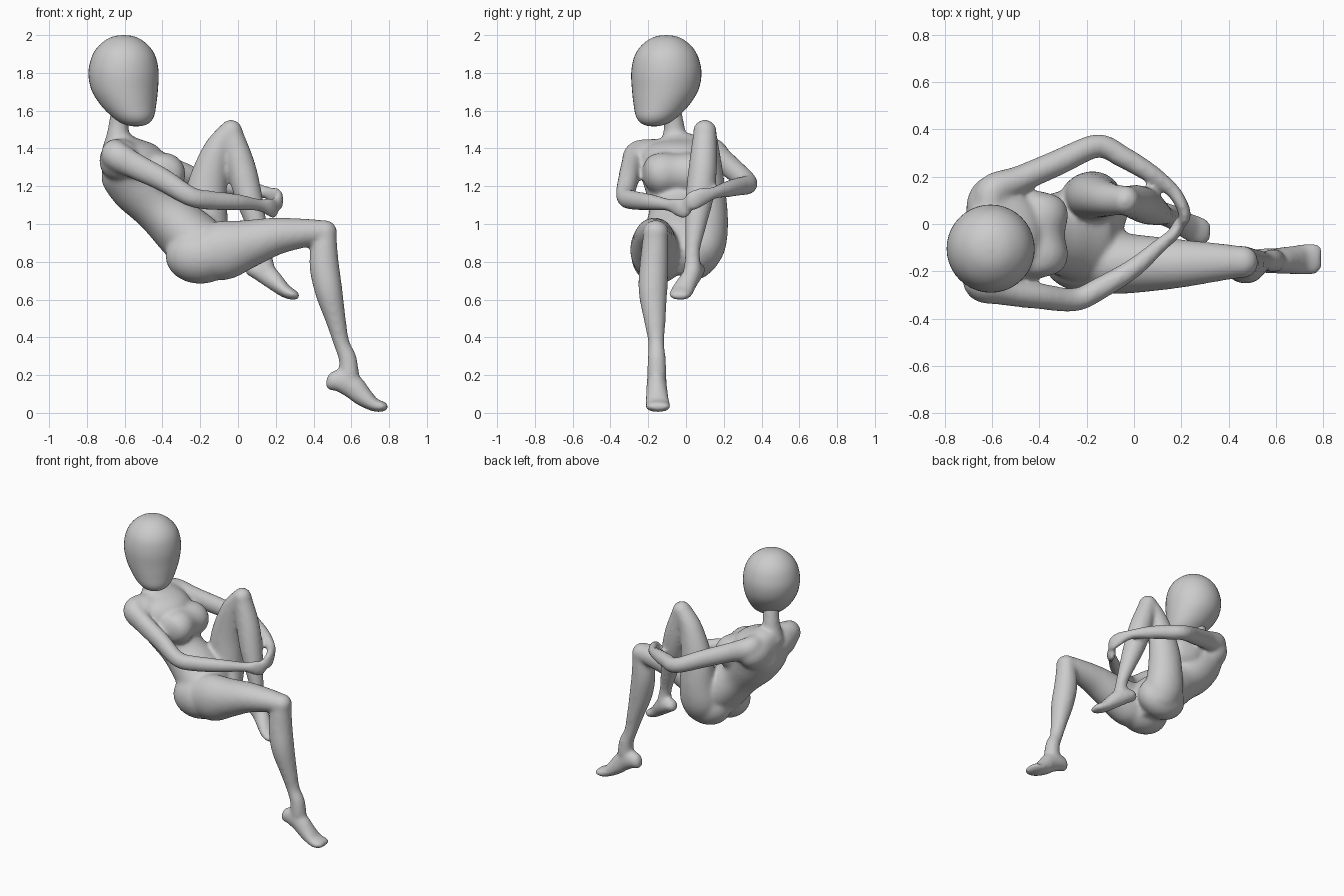
import bpy, bmesh, math
from mathutils import Vector, Matrix

Y, Z = Vector((0, 1, 0)), Vector((0, 0, 1))


def catmull(a, b, c, d, t):
    return 0.5 * (2*b + (c-a)*t + (2*a-5*b+4*c-d)*t*t + (3*b-a-3*c+d)*t**3)


def loft(bm, keys, side=Y, tangent=None, seg=32, sub=6):
    """Closed tube through keys (x, y, z, half width along side, half depth)."""
    k = [keys[0]] + list(keys) + [keys[-1]]
    pts = [[catmull(k[i][c], k[i+1][c], k[i+2][c], k[i+3][c], s/sub) for c in range(5)]
           for i in range(len(keys) - 1) for s in range(sub)] + [list(keys[-1])]
    pos = [Vector(p[:3]) for p in pts]
    rings = []
    for i, p in enumerate(pts):
        t = tangent or (pos[min(i+1, len(pos)-1)] - pos[max(i-1, 0)]).normalized()
        u = (side - t * side.dot(t)).normalized()
        v = t.cross(u)
        rings.append([bm.verts.new(pos[i] + u * p[3] * math.cos(a) + v * p[4] * math.sin(a))
                      for a in (2 * math.pi * j / seg for j in range(seg))])
    for r0, r1 in zip(rings, rings[1:]):
        for j in range(seg):
            bm.faces.new((r0[j], r0[(j+1) % seg], r1[(j+1) % seg], r1[j]))
    bm.faces.new(rings[0][::-1])
    bm.faces.new(rings[-1])


def ball(bm, c, r):
    m = Matrix.Translation(c) @ Matrix.Diagonal((*r, 1))
    bmesh.ops.create_uvsphere(bm, u_segments=24, v_segments=16, radius=1, matrix=m)


def finish(bm, name):
    bmesh.ops.recalc_face_normals(bm, faces=bm.faces)
    me = bpy.data.meshes.new(name)
    bm.to_mesh(me)
    bm.free()
    for p in me.polygons:
        p.use_smooth = True
    ob = bpy.data.objects.new(name, me)
    bpy.context.collection.objects.link(ob)
    return ob


body = bmesh.new()

# torso leaning back, with neck
loft(body, [(-.08, -.05, .80, .15, .08), (-.19, -.05, .87, .20, .155), (-.30, -.04, .97, .18, .15),
            (-.415, -.04, 1.08, .155, .135), (-.505, -.04, 1.20, .18, .170),
            (-.565, -.045, 1.31, .205, .178), (-.615, -.05, 1.40, .18, .11),
            (-.635, -.06, 1.46, .09, .065)])
loft(body, [(-.645, -.05, 1.38, .09, .08), (-.637, -.06, 1.46, .066, .062),
            (-.63, -.065, 1.54, .053, .053), (-.61, -.09, 1.66, .053, .053)])
# broad chest, upper back and seat fullness
loft(body, [(-.43, -.23, 1.27, .03, .03), (-.41, -.20, 1.27, .085, .10), (-.39, -.135, 1.265, .112, .112),
            (-.395, -.045, 1.268, .105, .103), (-.39, .045, 1.265, .112, .112),
            (-.41, .11, 1.27, .085, .10), (-.43, .14, 1.27, .03, .03)],
     side=Z, tangent=Y)
ball(body, (-.62, -.155, 1.335), (.115, .15, .115))
ball(body, (-.60, .065, 1.335), (.11, .14, .115))
ball(body, (-.20, -.15, .83), (.185, .14, .147))
ball(body, (-.20, .045, .85), (.175, .125, .145))

# right arm with hand
loft(body, [(-.62, -.12, 1.38, .07, .06), (-.65, -.245, 1.365, .08, .075),
            (-.55, -.285, 1.31, .07, .058), (-.40, -.305, 1.235, .062, .055),
            (-.25, -.320, 1.145, .053, .050), (-.14, -.27, 1.125, .051, .048),
            (0, -.185, 1.115, .044, .042), (.11, -.09, 1.10, .034, .032),
            (.165, -.045, 1.09, .050, .027), (.19, .00, 1.075, .048, .026),
            (.19, .03, 1.07, .02, .012)], side=Z)
# left arm with hand
loft(body, [(-.60, .04, 1.39, .07, .06), (-.60, .135, 1.38, .078, .072),
            (-.48, .19, 1.34, .065, .058), (-.32, .26, 1.28, .06, .055),
            (-.155, .33, 1.215, .052, .050), (-.05, .285, 1.20, .050, .047),
            (.06, .22, 1.185, .044, .042), (.155, .15, 1.165, .034, .032),
            (.20, .085, 1.145, .050, .028), (.215, .03, 1.12, .052, .026),
            (.195, -.01, 1.10, .025, .014)], side=Z)

# right leg
loft(body, [(-.20, -.15, .84, .12, .13), (-.08, -.165, .86, .13, .157),
            (.06, -.168, .897, .118, .127), (.20, -.167, .935, .102, .10),
            (.35, -.162, .952, .082, .077), (.455, -.16, .957, .067, .063)])
ball(body, (.458, -.16, .955), (.068, .069, .067))
loft(body, [(.46, -.16, .95, .066, .062), (.455, -.168, .80, .076, .078),
            (.479, -.175, .65, .077, .074), (.518, -.165, .49, .058, .054),
            (.548, -.157, .37, .043, .043), (.58, -.155, .29, .048, .048),
            (.59, -.155, .20, .053, .052)])
# left leg, knee drawn up
loft(body, [(-.17, .055, .80, .10, .11), (-.18, .095, .89, .115, .135), (-.175, .115, 1.02, .108, .122),
            (-.165, .115, 1.19, .093, .107), (-.115, .105, 1.38, .074, .077),
            (-.05, .10, 1.49, .060, .054)])
ball(body, (-.037, .10, 1.49), (.062, .064, .063))
loft(body, [(-.035, .10, 1.49, .061, .057), (.015, .09, 1.31, .075, .076),
            (.055, .073, 1.15, .075, .073), (.10, .05, .99, .057, .054),
            (.135, .035, .86, .040, .040), (.15, .035, .76, .048, .047)])

# feet
loft(body, [(.465, -.155, .16, .02, .018), (.483, -.155, .16, .040, .042), (.535, -.155, .17, .052, .060),
            (.60, -.155, .145, .054, .066), (.66, -.153, .088, .060, .054),
            (.72, -.150, .043, .067, .036), (.765, -.147, .034, .068, .029),
            (.793, -.147, .035, .048, .015)])
loft(body, [(.042, .065, .77, .02, .018), (.058, .062, .765, .038, .037), (.10, .05, .755, .050, .048),
            (.16, .03, .725, .05, .056), (.21, .00, .68, .055, .046),
            (.25, -.02, .645, .061, .036), (.295, -.036, .624, .058, .028),
            (.324, -.042, .618, .038, .014)])

# fuse the parts into one soft skin
skin = finish(body, "figure_body")
rm = skin.modifiers.new("fuse", 'REMESH')
rm.mode = 'VOXEL'
rm.voxel_size = .011
rm.use_smooth_shade = True
sm = skin.modifiers.new("soften", 'SMOOTH')
sm.factor = .5
sm.iterations = 16

# featureless head, turned 45 degrees
head = bmesh.new()
profile = [(2.0, -.605, .005), (1.994, -.605, .05), (1.975, -.605, .094), (1.935, -.605, .14),
           (1.88, -.605, .171), (1.80, -.606, .186), (1.71, -.600, .176), (1.63, -.580, .147),
           (1.57, -.557, .112), (1.535, -.545, .075), (1.52, -.54, .035), (1.517, -.54, .005)]
loft(head, [(x, -.105 - (x + .605), z, r, r) for z, x, r in profile],
     side=Vector((1, 1, 0)).normalized(), tangent=-Z, seg=40, sub=4)
finish(head, "head")
